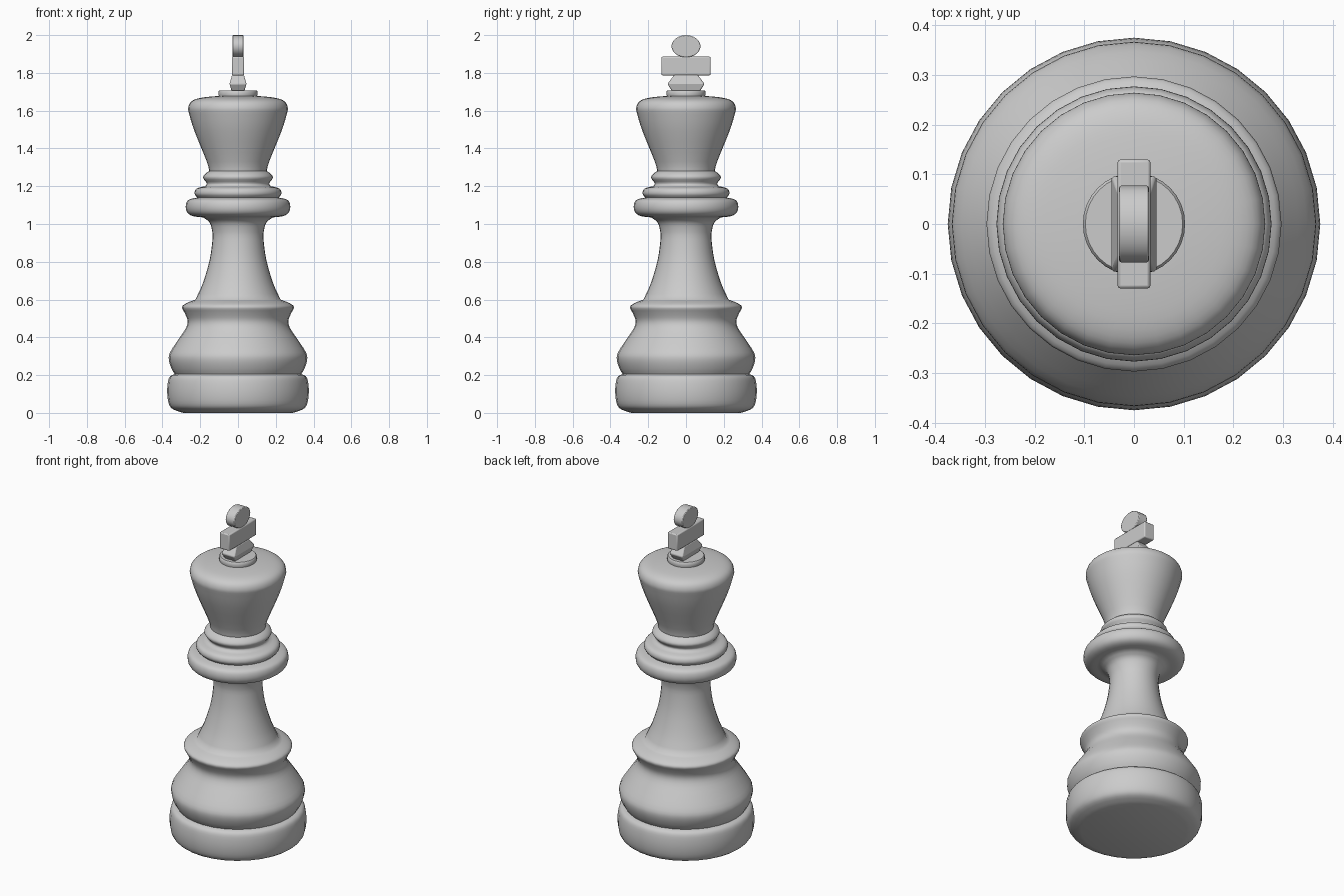
import bpy, bmesh, math
from mathutils import Vector

if "Cube" in bpy.data.objects:
    bpy.data.objects.remove(bpy.data.objects["Cube"])

SIDES = 32


def finish(name, bm, angle):
    bmesh.ops.remove_doubles(bm, verts=bm.verts, dist=1e-5)
    bmesh.ops.recalc_face_normals(bm, faces=bm.faces)
    mesh = bpy.data.meshes.new(name)
    bm.to_mesh(mesh)
    bm.free()
    ob = bpy.data.objects.new(name, mesh)
    bpy.context.collection.objects.link(ob)
    bpy.ops.object.select_all(action='DESELECT')
    ob.select_set(True)
    bpy.context.view_layer.objects.active = ob
    bpy.ops.object.shade_smooth_by_angle(angle=math.radians(angle))
    return ob


def smooth_curve(pts, steps=3):
    """Catmull-Rom through the profile points."""
    p = [Vector(q) for q in pts]
    p = [2 * p[0] - p[1]] + p + [2 * p[-1] - p[-2]]
    out = []
    for i in range(1, len(p) - 2):
        a, b, c, d = p[i - 1:i + 3]
        for k in range(steps):
            t = k / steps
            out.append(0.5 * (2 * b + (c - a) * t + (2 * a - 5 * b + 4 * c - d) * t * t
                              + (3 * b - a - 3 * c + d) * t ** 3))
    return out + [p[-2]]


def lathe(name, profile, angle=50):
    bm = bmesh.new()
    rings = []
    for r, z in profile:
        rings.append([bm.verts.new((r * math.cos(2 * math.pi * i / SIDES),
                                    r * math.sin(2 * math.pi * i / SIDES), z))
                      for i in range(SIDES)])
    for a, b in zip(rings, rings[1:]):
        for i in range(SIDES):
            j = (i + 1) % SIDES
            bm.faces.new((a[i], a[j], b[j], b[i]))
    bm.faces.new(rings[0][::-1])
    bm.faces.new(rings[-1])
    return finish(name, bm, angle)


def add_bevel(ob, width):
    mod = ob.modifiers.new("soft_edges", 'BEVEL')
    mod.width, mod.segments, mod.limit_method = width, 2, 'ANGLE'
    mod.angle_limit = math.radians(40)


# Turned body: each span is smooth, with a crease where spans meet
spans = [
    # foot
    [(0.29, 0.0), (0.345, 0.02), (0.367, 0.05), (0.375, 0.11), (0.37, 0.17), (0.358, 0.195), (0.335, 0.205)],
    # lower bulge and flared lip
    [(0.335, 0.205), (0.352, 0.235), (0.366, 0.28), (0.36, 0.32), (0.315, 0.39), (0.275, 0.45),
     (0.267, 0.49), (0.283, 0.53), (0.297, 0.56), (0.275, 0.58), (0.225, 0.6)],
    # stem
    [(0.225, 0.6), (0.185, 0.69), (0.15, 0.81), (0.135, 0.92), (0.138, 0.97), (0.152, 1.01), (0.185, 1.035)],
    # large collar
    [(0.185, 1.035), (0.24, 1.042), (0.268, 1.06), (0.277, 1.09), (0.27, 1.12), (0.25, 1.133), (0.215, 1.14)],
    # middle ring
    [(0.215, 1.14), (0.23, 1.16), (0.22, 1.187), (0.175, 1.2)],
    # small ring
    [(0.175, 1.2), (0.165, 1.215), (0.185, 1.245), (0.172, 1.267), (0.152, 1.28)],
    # flared head
    [(0.152, 1.28), (0.165, 1.33), (0.23, 1.49), (0.258, 1.58), (0.264, 1.615), (0.25, 1.646),
     (0.215, 1.664), (0.16, 1.673), (0.1, 1.678)],
]
body = []
for s in spans:
    body += smooth_curve(s)[(1 if body else 0):]
lathe("turned_body", body)

# Round plate on the head
lathe("top_plate", [(0.1, 1.67), (0.103, 1.685), (0.103, 1.702), (0.098, 1.708)], 40)


def stacked_rects(name, levels, bevel):
    """Closed solid through (half_x, half_y, z) rectangles."""
    bm = bmesh.new()
    rings = [[bm.verts.new((sx * x, sy * y, z)) for sx, sy in ((-1, -1), (1, -1), (1, 1), (-1, 1))]
             for x, y, z in levels]
    for a, b in zip(rings, rings[1:]):
        for i in range(4):
            j = (i + 1) % 4
            bm.faces.new((a[i], a[j], b[j], b[i]))
    bm.faces.new(rings[0][::-1])
    bm.faces.new(rings[-1])
    add_bevel(finish(name, bm, 30), bevel)


# Finial: waisted foot, cross bar, rounded disc
stacked_rects("finial_foot", [(0.034, 0.075, 1.704), (0.045, 0.098, 1.742), (0.031, 0.062, 1.79)], 0.006)
stacked_rects("finial_bar", [(0.033, 0.13, 1.787), (0.033, 0.13, 1.886)], 0.006)

bm = bmesh.new()
bmesh.ops.create_cone(bm, cap_ends=True, segments=24, radius1=1, radius2=1, depth=2)
for v in bm.verts:
    x, y, z = v.co
    v.co = (z * 0.03, y * 0.077, 1.941 + x * 0.059)
add_bevel(finish("finial_disc", bm, 40), 0.004)
